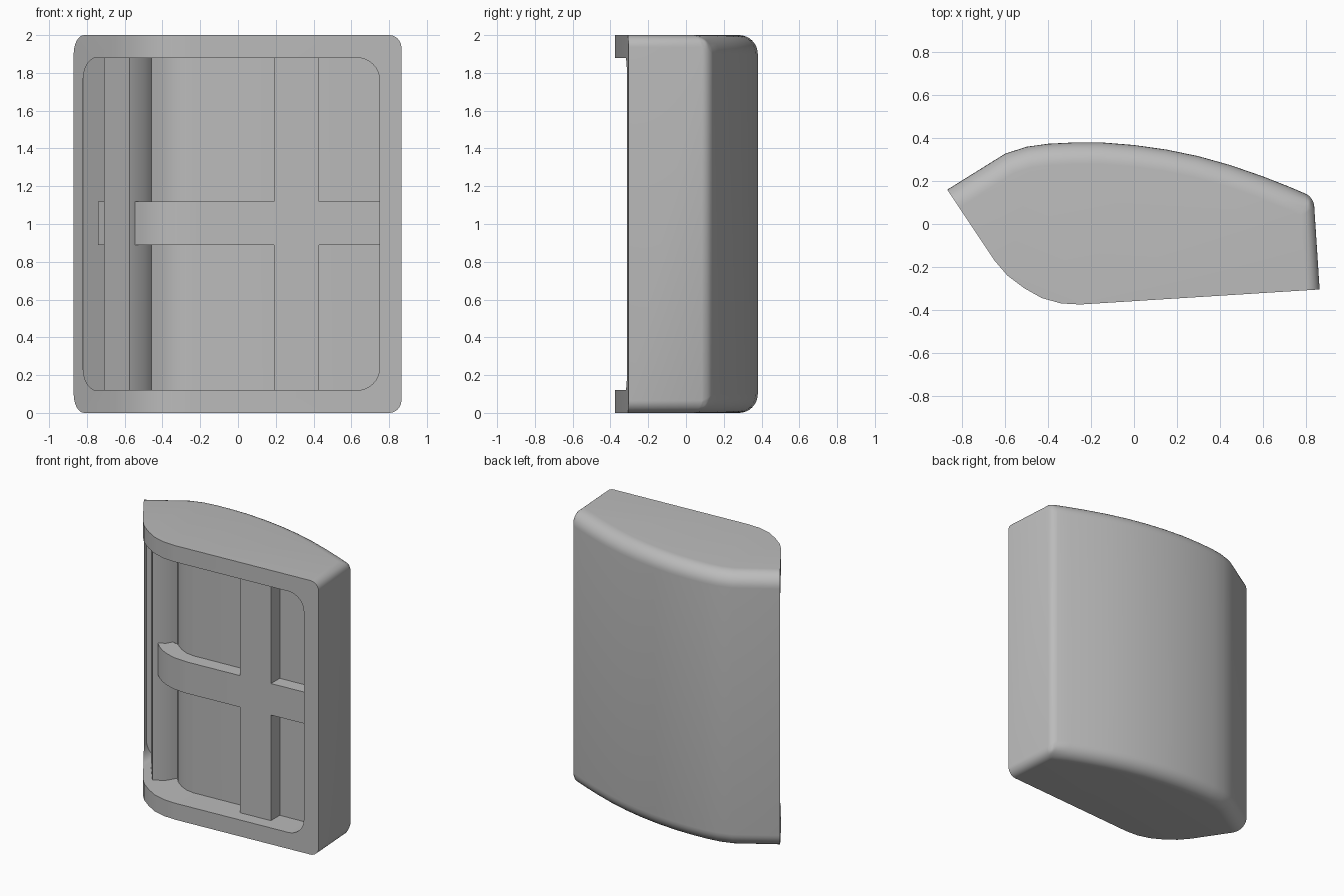
import bpy, bmesh, math
from mathutils import Vector

if "Cube" in bpy.data.objects:
    bpy.data.objects.remove(bpy.data.objects["Cube"], do_unlink=True)

grey = bpy.data.materials.new("plain grey")
grey.use_nodes = True
COLOUR = (0.5, 0.5, 0.5, 1)
grey.diffuse_color = COLOUR
grey.node_tree.nodes["Principled BSDF"].inputs["Base Color"].default_value = COLOUR


def prism(name, points, low, high, upright=True):
    """Extrude an outline along z, or an x-z outline along y."""
    bm = bmesh.new()
    place = (lambda p, h: (p[0], p[1], h)) if upright else (lambda p, h: (p[0], h, p[1]))
    a = [bm.verts.new(place(p, low)) for p in points]
    b = [bm.verts.new(place(p, high)) for p in points]
    bm.faces.new(a)
    bm.faces.new(b)
    for i in range(len(a)):
        j = (i + 1) % len(a)
        bm.faces.new((a[i], a[j], b[j], b[i]))
    bmesh.ops.recalc_face_normals(bm, faces=bm.faces)
    mesh = bpy.data.meshes.new(name)
    bm.to_mesh(mesh)
    bm.free()
    mesh.materials.append(grey)
    ob = bpy.data.objects.new(name, mesh)
    bpy.context.collection.objects.link(ob)
    return ob


def activate(ob):
    bpy.ops.object.select_all(action='DESELECT')
    ob.select_set(True)
    bpy.context.view_layer.objects.active = ob


def combine(ob, other, operation):
    mod = ob.modifiers.new("combine", 'BOOLEAN')
    mod.operation, mod.object, mod.solver = operation, other, 'EXACT'
    activate(ob)
    bpy.ops.object.modifier_apply(modifier=mod.name)
    bpy.data.objects.remove(other, do_unlink=True)


def rounded_window(x0, x1, z0, z1, left_r, right_r, rz, steps=8):
    """Rectangle with elliptical corners, in x and z."""
    pts = []
    corners = [(x1, z1, right_r), (x0, z1, left_r), (x0, z0, left_r), (x1, z0, right_r)]
    for k, (x, z, rx) in enumerate(corners):
        cx = x - rx if x == x1 else x + rx
        cz = z - rz if z == z1 else z + rz
        for i in range(steps + 1):
            t = math.pi / 2 * (k + i / steps)
            pts.append((cx + rx * math.cos(t), cz + rz * math.sin(t)))
    return pts


# Outer body: curved front, flat side wall and bowed back
front = [(-.87, .16), (-.65, -.17), (-.59, -.24), (-.51, -.30), (-.43, -.345),
         (-.34, -.37), (-.25, -.375), (.865, -.305)]
back = [(.837, .125), (.72, .175), (.6, .222), (.45, .274), (.3, .316), (.15, .347),
        (0, .368), (-.15, .38), (-.28, .38), (-.4, .374), (-.5, .36), (-.6, .328)]
body = prism("hollow_body", front + back, 0, 2)

# Round the rims of the back and side wall, and the edge between them
bm = bmesh.new()
bm.from_mesh(body.data)
weight = bm.edges.layers.float.new("bevel_weight_edge")
front_set = [Vector(p) for p in front]
corner = Vector(back[0])
near = lambda v, p: (v.co.xy - p).length < 1e-4
for e in bm.edges:
    v, w = e.verts
    if abs(v.co.z - w.co.z) > 1:
        e[weight] = .4 if near(v, corner) else 0
    elif all(any(near(u, p) for p in front_set) for u in e.verts):
        e[weight] = 0
    else:
        e[weight] = .65 if any(near(u, front_set[-1]) for u in e.verts) else 1
bm.to_mesh(body.data)
bm.free()
bevel = body.modifiers.new("rim", 'BEVEL')
bevel.limit_method, bevel.width, bevel.segments = 'WEIGHT', .1, 8
bevel.use_clamp_overlap = False
activate(body)
bpy.ops.object.modifier_apply(modifier=bevel.name)

# Recess: rounded window that ends at a panel following the front curve
panel = [(.9, -.105), (-.24, -.172), (-.3, -.163), (-.36, -.135), (-.42, -.09), (-.5, .005),
         (-.6, .14), (-.66, .21), (-.83, .11), (-.9, .065)]
recess = prism("recess_cutter", rounded_window(-.82, .75, .12, 1.88, .07, .12, .12), -1, 1, False)
recess.hide_render = True
depth = prism("depth_cutter", [(-.9, -.6), (.9, -.6)] + panel, -.5, 2.5)
depth.hide_render = True
combine(recess, depth, 'INTERSECT')
combine(body, recess, 'DIFFERENCE')

# Bars and post standing on the panel
crossbar = prism("horizontal_bar", [(-.55, -.14), (-.51, -.18), (-.46, -.217), (-.4, -.247),
                 (-.32, -.27), (-.22, -.276), (.77, -.212), (.77, -.08), (-.24, -.14),
                 (-.38, -.09), (-.50, -.07)], .89, 1.12)
upright = prism("vertical_bar", [(.19, -.25), (.43, -.235), (.43, -.1), (.19, -.12)], .11, 1.89)
post = prism("left_post", [(-.71, .01), (-.575, -.166), (-.498, -.114), (-.455, -.04),
             (-.58, .13)], .11, 1.89)
tab = prism("post_tab", [(-.74, .06), (-.69, 0), (-.6, .1), (-.65, .16)], .89, 1.12)

for ob in (body, crossbar, upright, post, tab):
    activate(ob)
    bpy.ops.object.shade_smooth_by_angle(angle=math.radians(30))
